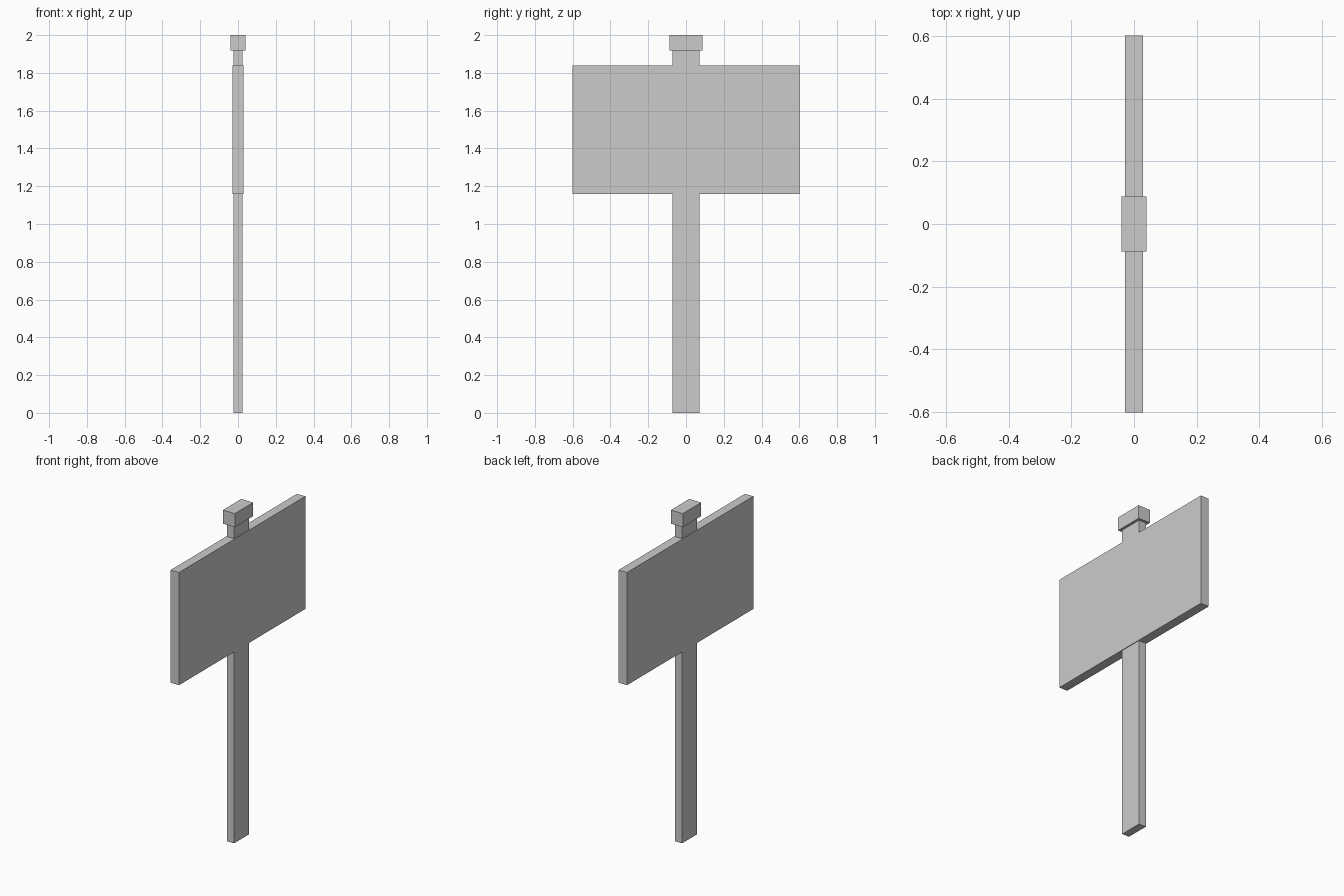
import bpy

if "Cube" in bpy.data.objects:
    bpy.data.objects.remove(bpy.data.objects["Cube"])


def box(name, width, depth, z0, z1):
    """Box centred on x = y = 0, spanning z0 to z1."""
    bpy.ops.mesh.primitive_cube_add(size=1, location=(0, 0, (z0 + z1) / 2))
    ob = bpy.context.object
    ob.name = ob.data.name = name
    ob.scale = (width, depth, z1 - z0)
    bpy.ops.object.transform_apply(location=False, rotation=False, scale=True)
    return ob


# Upright plank, running behind the board up to the cap
box("post", 0.048, 0.143, 0.0, 1.918)

# Wide sign panel facing +x and -x
box("sign_board", 0.056, 1.204, 1.158, 1.838)

# Overhanging block on top of the post
box("post_cap", 0.08, 0.175, 1.918, 2.0)
